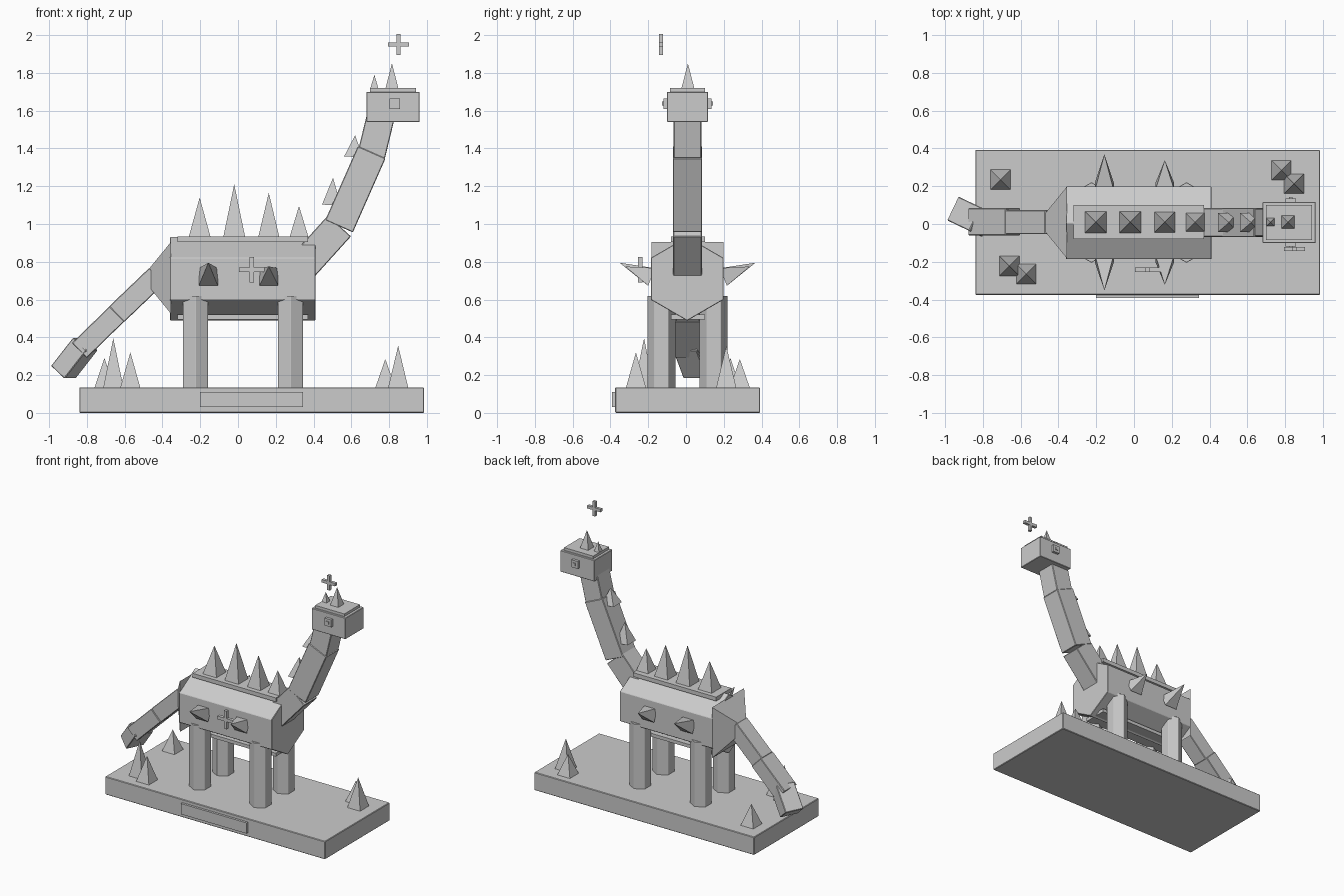
import bpy, bmesh, math
from mathutils import Vector, Matrix

if "Cube" in bpy.data.objects:
    bpy.data.objects.remove(bpy.data.objects["Cube"])

CY = 0.008  # middle plane of the figure

stone = bpy.data.materials.new("grey stone")
stone.diffuse_color = (0.6, 0.6, 0.6, 1)
stone.use_nodes = True
stone.node_tree.nodes["Principled BSDF"].inputs["Base Color"].default_value = stone.diffuse_color


def finish(name, bm, bevel=0):
    bmesh.ops.recalc_face_normals(bm, faces=bm.faces)
    me = bpy.data.meshes.new(name)
    bm.to_mesh(me)
    bm.free()
    me.materials.append(stone)
    ob = bpy.data.objects.new(name, me)
    bpy.context.collection.objects.link(ob)
    if bevel:
        mod = ob.modifiers.new("edge bevel", 'BEVEL')
        mod.width = bevel
        mod.segments = 1
    return ob


def box(name, x, y, z, bevel=0):
    """Box from (min, max) ranges."""
    bm = bmesh.new()
    bmesh.ops.create_cube(bm, size=1)
    for v in bm.verts:
        v.co = [(r[0] + r[1]) / 2 + c * (r[1] - r[0]) for r, c in zip((x, y, z), v.co)]
    return finish(name, bm, bevel)


def beam(name, a, b, width, height, bevel=0.004):
    """Box running from a to b, its width kept level."""
    a, b = Vector(a), Vector(b)
    d = (b - a).normalized()
    side = Vector((0, 0, 1)).cross(d).normalized()
    up = d.cross(side)
    rot = Matrix((d, side, up)).transposed()
    bm = bmesh.new()
    bmesh.ops.create_cube(bm, size=1)
    for v in bm.verts:
        v.co = (a + b) / 2 + rot @ Vector((v.co.x * (b - a).length, v.co.y * width, v.co.z * height))
    return finish(name, bm, bevel)


def spike(name, base, tip, half):
    """Four-sided pyramid with its square base level with the x axis."""
    base, tip = Vector(base), Vector(tip)
    d = (tip - base).normalized()
    u = Vector((1, 0, 0)) if abs(d.x) < 0.9 else Vector((0, 1, 0))
    w = d.cross(u).normalized()
    u = w.cross(d)
    bm = bmesh.new()
    ring = [bm.verts.new(base + half * (i * u + j * w)) for i, j in ((-1, -1), (1, -1), (1, 1), (-1, 1))]
    top = bm.verts.new(tip)
    bm.faces.new(ring)
    for i in range(4):
        bm.faces.new((ring[i], ring[(i + 1) % 4], top))
    return finish(name, bm)


def hex_prism(name, centre, radius, length, axis, bevel=0):
    """Six-sided prism along x (corners up and down) or z (corners along y)."""
    bm = bmesh.new()
    bmesh.ops.create_cone(bm, cap_ends=True, segments=6, radius1=radius, radius2=radius, depth=length)
    for v in bm.verts:
        a = round((math.atan2(v.co.y, v.co.x) - math.pi / 2) / (math.pi / 3)) * math.pi / 3
        s, c, t = radius * math.sin(a), radius * math.cos(a), v.co.z
        v.co = Vector(centre) + (Vector((t, s, c)) if axis == 'x' else Vector((s, c, t)))
    return finish(name, bm, bevel)


# base slab and front plaque
box("base", (-0.84, 0.985), (-0.375, 0.392), (0, 0.135), 0.004)
box("plaque", (-0.2, 0.345), (-0.392, -0.37), (0.03, 0.11))

# ground spikes: x, y, height
for i, (x, y, z) in enumerate(((-0.707, 0.235, 0.29), (-0.66, -0.222, 0.395), (-0.57, -0.265, 0.32),
                               (0.78, 0.285, 0.285), (0.848, 0.213, 0.355))):
    spike(f"ground_spike_{i}", (x, y, 0.13), (x, y, z), 0.054)

# body with back and belly plates
hex_prism("body", (0.025, CY - 0.002, 0.71), 0.222, 0.77, 'x', 0.003)
box("back_plate", (-0.32, 0.37), (-0.08, 0.1), (0.905, 0.935))
box("belly_plate", (-0.32, 0.37), (-0.08, 0.1), (0.495, 0.52))

# legs
for x in (-0.225, 0.278):
    for s in (-1, 1):
        hex_prism(f"leg_{x}_{s}", (x, CY + s * 0.138, 0.375), 0.075, 0.49, 'z', 0.002)

# back spikes: x, height, half width
for i, (x, z, h) in enumerate(((-0.203, 1.14, 0.058), (-0.02, 1.21, 0.058),
                               (0.163, 1.165, 0.056), (0.323, 1.095, 0.05))):
    spike(f"back_spike_{i}", (x, CY + 0.002, 0.93), (x, CY + 0.002, z), h)

# side spikes, tilted upward
for x, reach, z in ((-0.157, 0.36, 0.795), (0.163, 0.33, 0.775)):
    for s in (-1, 1):
        spike(f"side_spike_{x}_{s}", (x, CY + s * 0.19, 0.72), (x, CY + s * reach, z), 0.05)

# neck segments
beam("neck_lower", (0.34, CY, 0.772), (0.537, CY, 0.99), 0.152, 0.165)
beam("neck_middle", (0.535, CY, 0.988), (0.708, CY, 1.38), 0.156, 0.16)
beam("neck_upper", (0.706, CY, 1.365), (0.763, CY, 1.60), 0.148, 0.148)
for i, (x, z, t) in enumerate(((0.495, 1.10, 1.245), (0.612, 1.355, 1.47))):
    spike(f"neck_spike_{i}", (x, CY, z), (x + 0.008, CY, t), 0.05)

# head, crown plate, eyes and head spikes
box("head", (0.68, 0.962), (-0.1, 0.116), (1.54, 1.70), 0.003)
box("crown_plate", (0.70, 0.942), (-0.085, 0.1), (1.695, 1.72))
for s in (-1, 1):
    y = CY + s * 0.115
    box(f"eye_{s}", (0.803, 0.857), (y - 0.013, y + 0.013), (1.61, 1.665))
    box(f"pupil_{s}", (0.82, 0.84), (y - 0.02, y + 0.02), (1.628, 1.648))
spike("head_spike_small", (0.722, CY + 0.002, 1.715), (0.722, CY + 0.002, 1.79), 0.022)
spike("head_spike_large", (0.815, CY + 0.002, 1.715), (0.815, CY + 0.002, 1.85), 0.035)

# tail root and segments
spike("tail_root", (-0.355, CY, 0.715), (-0.51, CY, 0.715), 0.19)
beam("tail_upper", (-0.40, CY + 0.002, 0.64), (-0.643, CY + 0.002, 0.522), 0.126, 0.115).hide_render = False
bpy.data.objects.remove(bpy.data.objects["tail_upper"])
beam("tail_upper", (-0.43, CY + 0.002, 0.726), (-0.643, CY + 0.002, 0.522), 0.126, 0.115)
beam("tail_middle", (-0.64, CY + 0.004, 0.525), (-0.84, CY + 0.004, 0.33), 0.144, 0.112)
beam("tail_tip", (-0.808, 0.01, 0.365), (-0.925, 0.066, 0.215), 0.139, 0.104)

# small floating crosses: centre, half length, half thickness
for i, (x, y, z, l, t) in enumerate(((0.85, -0.132, 1.95, 0.055, 0.011), (0.072, -0.242, 0.757, 0.068, 0.012))):
    depth = (y - t, y + t)
    box(f"cross_bar_{i}", (x - l, x + l), depth, (z - t, z + t))
    box(f"cross_post_{i}", (x - t, x + t), depth, (z - l, z + l))
